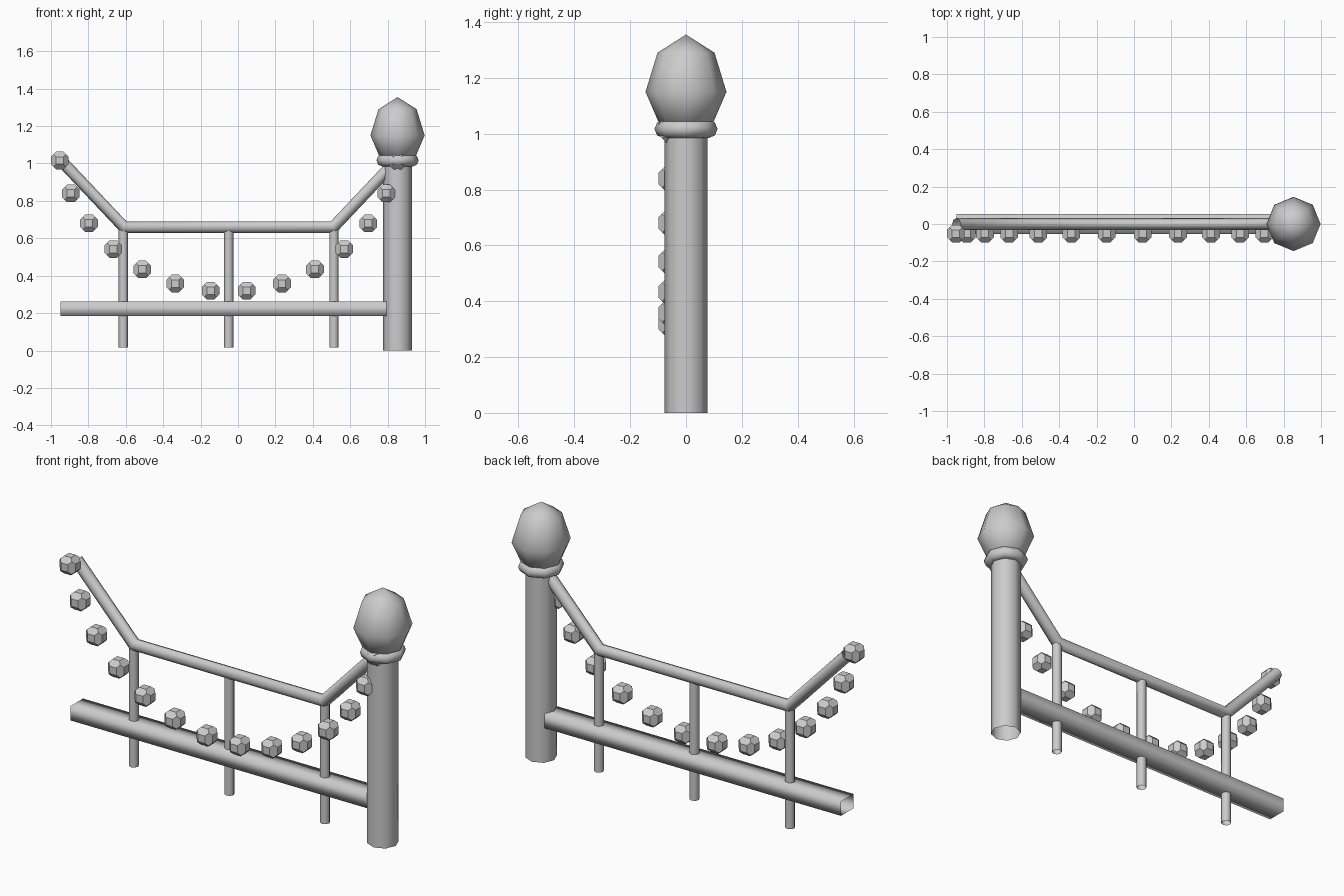
import bpy, bmesh, math
from mathutils import Vector

cube = bpy.data.objects.get("Cube")
if cube:
    bpy.data.objects.remove(cube)

grey = bpy.data.materials.new("plain_grey")
grey.use_nodes = True
grey.diffuse_color = (0.6, 0.6, 0.6, 1)
grey.node_tree.nodes["Principled BSDF"].inputs["Base Color"].default_value = (0.6, 0.6, 0.6, 1)

Y = Vector((0, 1, 0))
MID = -0.05       # centre of the railing
POST = 0.853      # centre of the end post


def finish(name, bm, smooth=True):
    bmesh.ops.recalc_face_normals(bm, faces=bm.faces)
    for f in bm.faces:
        f.smooth = smooth
    mesh = bpy.data.meshes.new(name)
    bm.to_mesh(mesh)
    bm.free()
    mesh.materials.append(grey)
    obj = bpy.data.objects.new(name, mesh)
    bpy.context.collection.objects.link(obj)
    return obj


def bridge(bm, a, b):
    n = len(a)
    for i in range(n):
        bm.faces.new((a[i], a[(i + 1) % n], b[(i + 1) % n], b[i]))


def tube(name, path, radius, depth=None, sides=8, phase=0.0):
    """Open-ended tube along (x, z) points, with mitred corners."""
    depth = depth or radius
    pts = [Vector((x, 0, z)) for x, z in path]
    dirs = [(b - a).normalized() for a, b in zip(pts, pts[1:])]
    bm = bmesh.new()
    rings = []
    for i, p in enumerate(pts):
        before, after = dirs[max(i - 1, 0)], dirs[min(i, len(dirs) - 1)]
        tangent = (before + after).normalized()
        across = tangent.cross(Y) / tangent.dot(after)
        ring = []
        for k in range(sides):
            t = phase + math.tau * k / sides
            ring.append(bm.verts.new(p + across * radius * math.cos(t) + Y * depth * math.sin(t)))
        rings.append(ring)
    for a, b in zip(rings, rings[1:]):
        bridge(bm, a, b)
    return finish(name, bm)


# End post with a collar ring and a pointed finial
tube("end_post", [(POST, 0), (POST, 1.01)], 0.077)

bpy.ops.mesh.primitive_torus_add(location=(POST, 0, 1.017), major_segments=8, minor_segments=8,
                                 major_radius=0.08, minor_radius=0.033)
collar = bpy.context.object
collar.name = "post_collar"
collar.data.materials.append(grey)
bpy.ops.object.shade_smooth()

bm = bmesh.new()
rings = []
for r, z in [(0.1, 1.045), (0.145, 1.15), (0.102, 1.29)]:
    rings.append([bm.verts.new((POST + r * math.cos(math.tau * k / 8),
                                r * math.sin(math.tau * k / 8), z)) for k in range(8)])
for a, b in zip(rings, rings[1:]):
    bridge(bm, a, b)
for ring, z in ((rings[0], 1.005), (rings[-1], 1.355)):
    tip = bm.verts.new((POST, 0, z))
    for k in range(8):
        bm.faces.new((ring[k], ring[(k + 1) % 8], tip))
finish("post_finial", bm)

# Lower beam: square section
root2 = math.sqrt(2)
tube("lower_beam", [(-0.95, 0.223), (0.795, 0.223)], 0.038 * root2, 0.053 * root2, 4, math.pi / 4)

# Top rail rising at both ends
tube("top_rail", [(MID - 0.9, 1.02), (MID - 0.56, 0.66), (MID + 0.56, 0.66), (MID + 0.9, 1.02)], 0.031)

# Balusters
for side, label in ((-1, "right"), (0, "middle"), (1, "left")):
    x = MID + 0.563 * side
    tube("baluster_" + label, [(x, 0.015), (x, 0.65)], 0.025)


# Hanging string of chamfered beads along an arc
def bead(name, x, z, r=0.047, a=0.02):
    c = (a + r) / 2
    signs = (-1, 1)
    bm = bmesh.new()
    for sx in signs:
        for sy in signs:
            for sz in signs:
                for p in ((r, a, a), (a, r, a), (a, a, r), (c, c, c)):
                    bm.verts.new((x + sx * p[0], sy * p[1] - 0.052, z + sz * p[2]))
    bmesh.ops.convex_hull(bm, input=bm.verts)
    bmesh.ops.dissolve_limit(bm, angle_limit=0.02, verts=bm.verts, edges=bm.edges)
    finish(name, bm, smooth=False)


for i in range(14):
    t = math.radians(12 * i - 78)
    bead("bead_%d" % (i + 1), MID + 0.923 * math.sin(t), 1.2 - 0.885 * math.cos(t))
